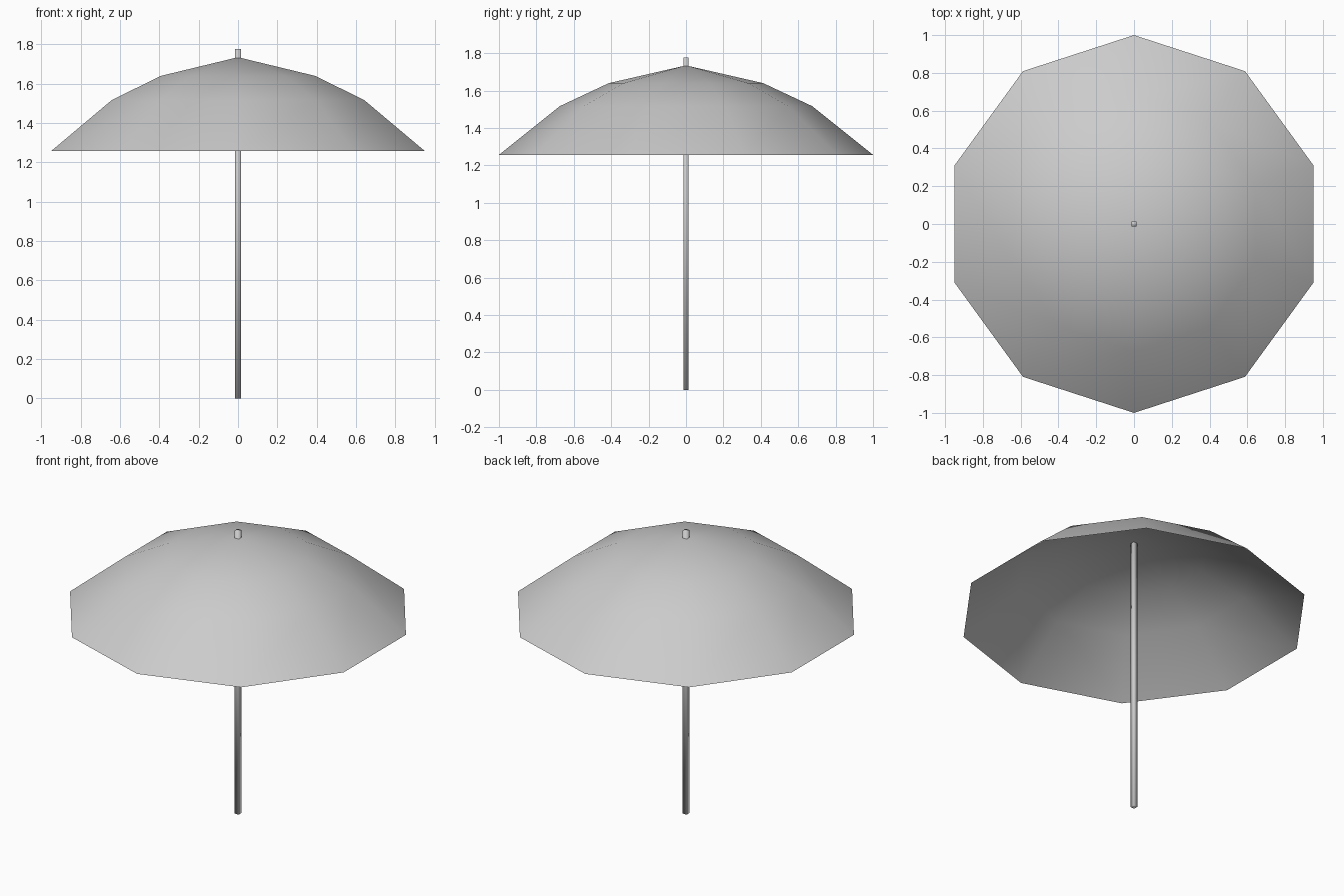
import bpy, bmesh, math

if "Cube" in bpy.data.objects:
    bpy.data.objects.remove(bpy.data.objects["Cube"])

grey = bpy.data.materials.new("light_grey")
grey.diffuse_color = (0.6, 0.6, 0.6, 1)
grey.use_nodes = True
grey.node_tree.nodes["Principled BSDF"].inputs["Base Color"].default_value = grey.diffuse_color


def finish(name, bm):
    bmesh.ops.recalc_face_normals(bm, faces=bm.faces)
    mesh = bpy.data.meshes.new(name)
    bm.to_mesh(mesh)
    bm.free()
    mesh.materials.append(grey)
    mesh.shade_smooth()
    obj = bpy.data.objects.new(name, mesh)
    bpy.context.collection.objects.link(obj)
    return obj


# Canopy: ten-sided open dome, rings given as (radius, height)
SIDES = 10
bm = bmesh.new()
apex = bm.verts.new((0, 0, 1.735))
rings = []
for r, z in [(0.413, 1.64), (0.675, 1.517), (1.0, 1.257)]:
    rings.append([bm.verts.new((r * math.sin(math.tau * i / SIDES),
                                r * math.cos(math.tau * i / SIDES), z))
                  for i in range(SIDES)])
for i in range(SIDES):
    j = (i + 1) % SIDES
    bm.faces.new((apex, rings[0][j], rings[0][i]))
    for upper, lower in zip(rings, rings[1:]):
        bm.faces.new((upper[i], upper[j], lower[j], lower[i]))
canopy = finish("canopy", bm)

# Pole: slim square post poking through the canopy
HEIGHT, WIDTH = 1.777, 0.029
bm = bmesh.new()
bmesh.ops.create_cube(bm, size=1)
bmesh.ops.scale(bm, vec=(WIDTH, WIDTH, HEIGHT), verts=bm.verts)
bmesh.ops.translate(bm, vec=(0, 0, HEIGHT / 2), verts=bm.verts)
pole = finish("pole", bm)
